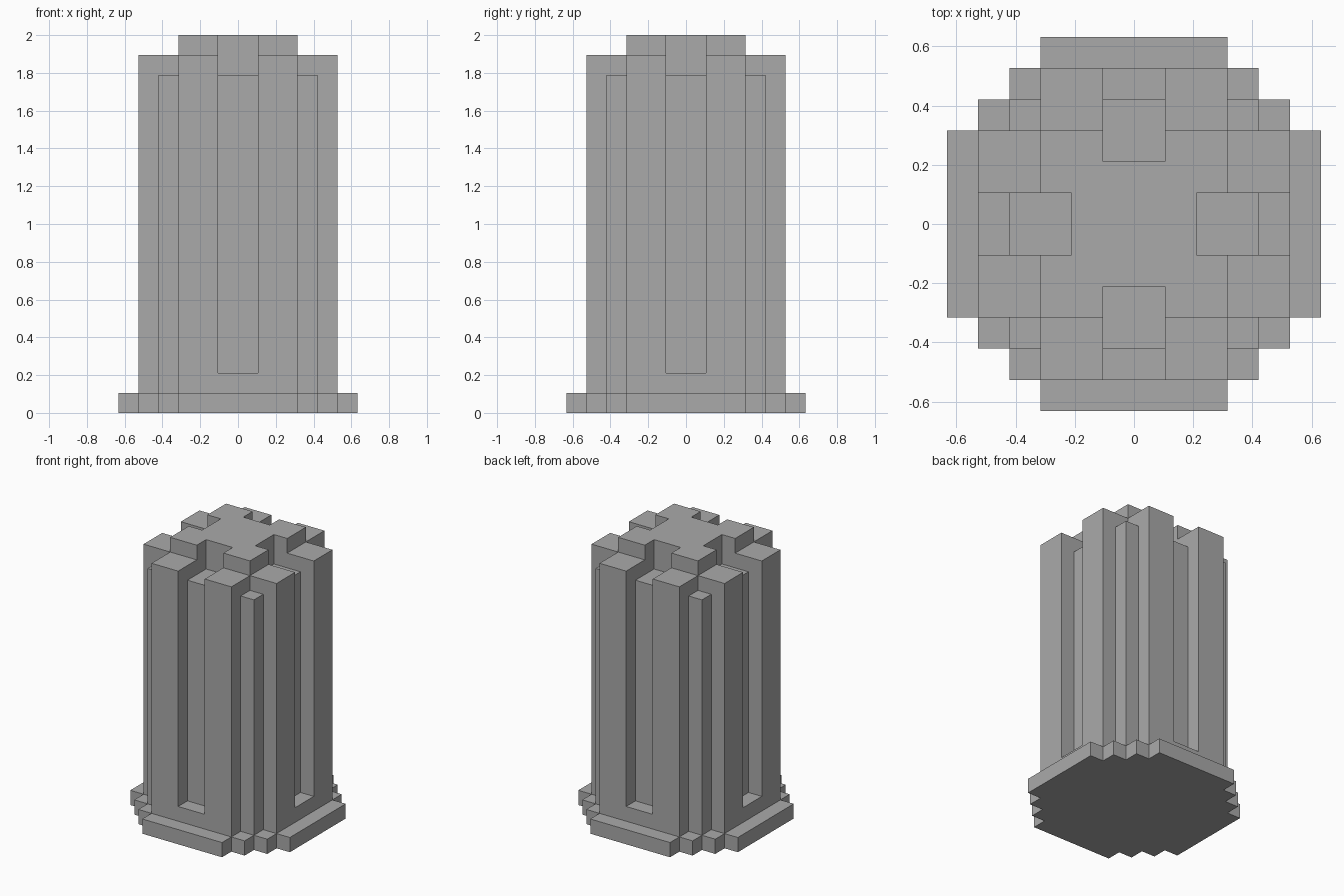
import bpy
import bmesh
from math import pi
from mathutils import Matrix, Vector

U = 2 / 19  # one block

if "Cube" in bpy.data.objects:
    bpy.data.objects.remove(bpy.data.objects["Cube"], do_unlink=True)

stone = bpy.data.materials.new("grey_stone")
stone.use_nodes = True
GREY = (0.4, 0.4, 0.4, 1)
stone.diffuse_color = GREY
stone.node_tree.nodes["Principled BSDF"].inputs["Base Color"].default_value = GREY


def prism(name, points, extrusion, turn=0):
    """Extrude a flat outline, given in blocks, then turn it about z."""
    bm = bmesh.new()
    face = bm.faces.new([bm.verts.new(p) for p in points])
    grown = bmesh.ops.extrude_face_region(bm, geom=[face], use_keep_orig=True)
    moved = [g for g in grown["geom"] if isinstance(g, bmesh.types.BMVert)]
    bmesh.ops.translate(bm, verts=moved, vec=extrusion)
    bmesh.ops.transform(bm, verts=bm.verts, matrix=Matrix.Rotation(turn, 4, "Z") @ Matrix.Scale(U, 4))
    bmesh.ops.recalc_face_normals(bm, faces=bm.faces)
    mesh = bpy.data.meshes.new(name)
    bm.to_mesh(mesh)
    bm.free()
    mesh.materials.append(stone)
    obj = bpy.data.objects.new(name, mesh)
    bpy.context.collection.objects.link(obj)
    return obj


def four_fold(quarter, z):
    """Repeat a quarter outline around the axis at height z."""
    return [Matrix.Rotation(i * pi / 2, 3, "Z") @ Vector((x, y, z))
            for i in range(4) for x, y in quarter]


# Stepped round plinth
prism("base_plinth",
      four_fold([(6, -3), (6, 3), (5, 3), (5, 4), (4, 4), (4, 5), (3, 5)], 0), (0, 0, 1))

# Square core: forms the corner posts and the backs of the grooves
prism("column_core", four_fold([(4, 4)], 1), (0, 0, 16))

# Paired pillars joined by a low sill, one panel per side
panel = [(-3, 1), (3, 1), (3, 18), (1, 18), (1, 2), (-1, 2), (-1, 18), (-3, 18)]
for i, side in enumerate(("front", "left", "back", "right")):
    prism(side + "_pillars", [(x, -5, z) for x, z in panel], (0, 2, 0), i * pi / 2)

# Notched square cap
prism("top_cap",
      four_fold([(3, -3), (3, -1), (2, -1), (2, 1), (3, 1)], 17), (0, 0, 2))
